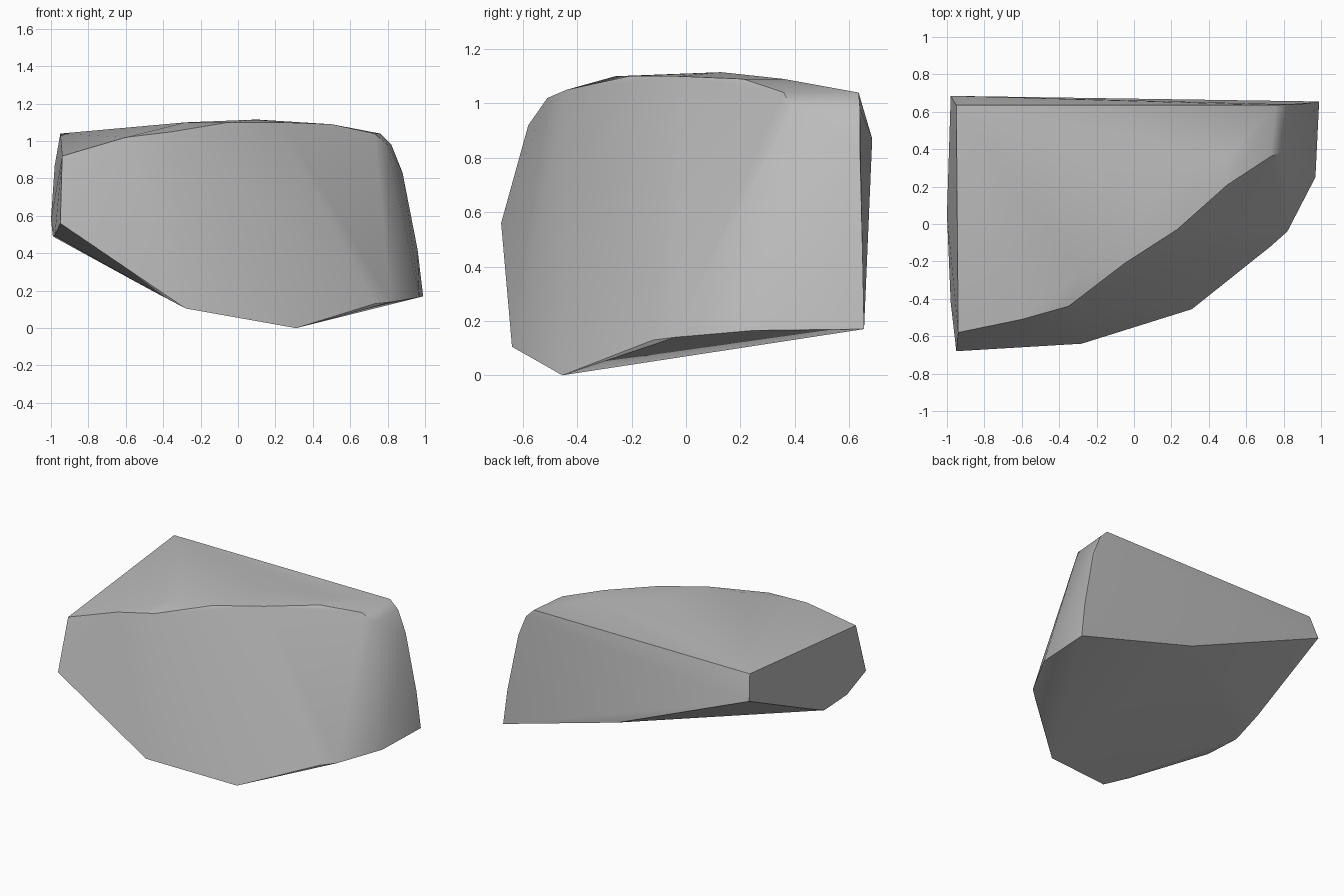
import bpy
import bmesh
import math

default_cube = bpy.data.objects.get("Cube")
if default_cube:
    bpy.data.objects.remove(default_cube, do_unlink=True)


def make_material(name, colour):
    material = bpy.data.materials.new(name)
    material.use_nodes = True
    material.diffuse_color = colour
    material.node_tree.nodes["Principled BSDF"].inputs["Base Color"].default_value = colour
    return material


def make_hull(name, corners, material):
    """Wrap a tight convex skin around the corner points of a stone."""
    mesh = bpy.data.meshes.new(name)
    bm = bmesh.new()
    for corner in corners:
        bm.verts.new(corner)
    hull = bmesh.ops.convex_hull(bm, input=bm.verts[:])
    loose = {g for g in hull["geom_interior"] + hull["geom_unused"]
             if isinstance(g, bmesh.types.BMVert)}
    bmesh.ops.delete(bm, geom=list(loose), context="VERTS")
    bmesh.ops.recalc_face_normals(bm, faces=bm.faces[:])
    bm.to_mesh(mesh)
    bm.free()
    mesh.materials.append(material)
    stone = bpy.data.objects.new(name, mesh)
    bpy.context.collection.objects.link(stone)
    return stone


# Lower edge of the broad front face, from the left end round to the back
lower_edge = [(-.95, -.68, .56), (-.28, -.64, .105), (.31, -.455, 0),
              (.73, -.12, .13), (.82, -.04, .14), (.97, .25, .165), (.99, .655, .17)]

# Upper rim of the front face
upper_rim = [(-.94, -.58, .92), (-.6, -.51, 1.02), (-.35, -.44, 1.05),
             (-.05, -.21, 1.1), (.23, -.03, 1.1), (.5, .21, 1.09), (.73, .36, 1.04)]

# Gently domed top
crown = [(-.28, -.26, 1.1), (.1, .13, 1.115), (.5, .36, 1.09),
         (.76, .635, 1.04), (-.95, .635, 1.04)]

# Rounded end on the +x side
round_end = [(.8, .39, .98), (.82, .64, .98), (.88, .64, .83), (.96, .65, .42)]

# Blunt end on the -x side and the sloping underside
blunt_end = [(-.98, .685, .87), (-1, .05, .58), (-.99, -.15, .49), (-.98, -.42, .495)]
underside = [(.07, .665, .43), (-.46, -.6, .2)]

stone_grey = make_material("stone grey", (.5, .5, .5, 1))
boulder = make_hull("boulder",
                    lower_edge + upper_rim + crown + round_end + blunt_end + underside,
                    stone_grey)

# Soft shading over shallow facets, crisp along the broken edges
bpy.ops.object.select_all(action="DESELECT")
boulder.select_set(True)
bpy.context.view_layer.objects.active = boulder
bpy.ops.object.shade_smooth_by_angle(angle=math.radians(35))
